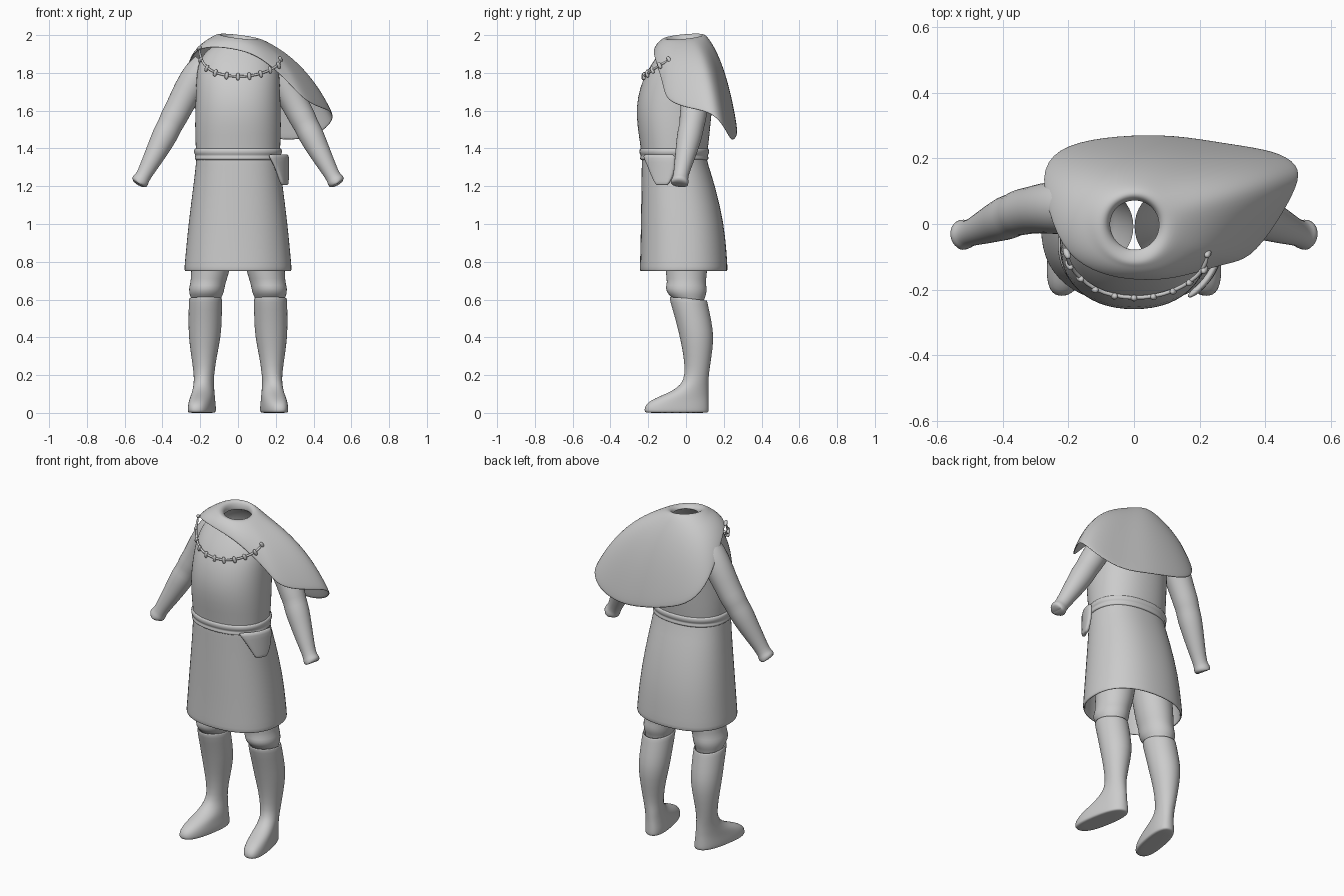
import bpy, math
from mathutils import Vector

def build(name, rings, caps=(False, False), closed=True, mirror=False, solid=0, sub=1, loop=False):
    """Skin a list of point rings into one smooth object."""
    n = len(rings[0])
    verts = [p for r in rings for p in r]
    faces = []
    last = len(rings) if loop else len(rings) - 1
    for i in range(last):
        k = (i + 1) % len(rings)
        for j in range(n if closed else n - 1):
            m = (j + 1) % n
            faces.append((i * n + j, i * n + m, k * n + m, k * n + j))
    if caps[0]:
        faces.append(tuple(reversed(range(n))))
    if caps[1]:
        faces.append(tuple(range(len(verts) - n, len(verts))))
    me = bpy.data.meshes.new(name)
    me.from_pydata(verts, [], faces)
    ob = bpy.data.objects.new(name, me)
    bpy.context.collection.objects.link(ob)
    if mirror:
        mod = ob.modifiers.new("mirror", 'MIRROR')
        mod.use_mirror_merge = False
    if solid:
        mod = ob.modifiers.new("thickness", 'SOLIDIFY')
        mod.thickness, mod.offset = solid, -1
    if sub:
        mod = ob.modifiers.new("smooth", 'SUBSURF')
        mod.levels = mod.render_levels = sub
    for p in me.polygons:
        p.use_smooth = True
    return ob

def oval(z, cx, rx, yf, yb, p=2.0, n=28, shear=0):
    """Horizontal superellipse ring from front y to back y."""
    cy, ry, ring = (yf + yb) / 2, (yb - yf) / 2, []
    for i in range(n):
        a = 2 * math.pi * i / n
        c, s = math.cos(a), math.sin(a)
        x = math.copysign(abs(c) ** (2 / p), c) * rx
        y = cy + math.copysign(abs(s) ** (2 / p), s) * ry
        ring.append(Vector((cx + x - shear * (y - 0.06), y, z)))
    return ring

def tube_rings(path, n=16, loop=False):
    """Round rings square to a path of (x, y, z, radius)."""
    pts, rings = [Vector(p[:3]) for p in path], []
    for i, c in enumerate(pts):
        d = (pts[min(i + 1, len(pts) - 1)] - pts[max(i - 1, 0)]).normalized()
        u = d.cross(Vector((0, 1, 0.01))).normalized()
        v = d.cross(u)
        rings.append([c + path[i][3] * (u * math.cos(t) + v * math.sin(t))
                      for t in (2 * math.pi * j / n for j in range(n))])
    return rings

# Tunic body, open at the neck
torso = [(1.35, .222, -.235, .11), (1.42, .226, -.243, .12), (1.52, .229, -.259, .13),
         (1.62, .227, -.265, .14), (1.72, .224, -.246, .15), (1.80, .220, -.213, .15),
         (1.87, .205, -.168, .135), (1.92, .165, -.128, .11), (1.95, .12, -.105, .09),
         (1.96, .088, -.09, .078)]
build("tunic_body", [oval(z, 0, rx, f, b, 2.2) for z, rx, f, b in torso])

# Skirt with a thick hem
skirt = [(1.37, .222, -.235, .108), (1.33, .222, -.235, .112), (1.2, .238, -.237, .157),
         (1.0, .264, -.24, .203), (.85, .278, -.243, .216), (.765, .286, -.246, .222), (.75, .285, -.245, .22)]
build("tunic_skirt", [oval(z, 0, rx, f, b, 2.3) for z, rx, f, b in skirt], solid=-.012)

# Belt: flat band with two raised edges, ring closed on itself
band = [(-.015, 1.34), (.004, 1.338), (.010, 1.348), (.005, 1.358), (.005, 1.366),
        (.012, 1.374), (.012, 1.394), (.004, 1.402), (-.015, 1.40)]
build("belt", [oval(z, 0, .222 + d, -.236 - d, .112 + d, 2.2, 32) for d, z in band], loop=True)

# Tapered belt pouch wrapped on the left hip, with a raised frame
def hip(deg, z, off=0):
    a = math.radians(deg)
    return Vector(((.232 + off) * math.cos(a), -.06 - (.182 + off) * math.sin(a), z))

rows = [(1.37, 54, -2), (1.33, 46, -2), (1.27, 37, 0), (1.22, 30, 6), (1.205, 26, 11)]
build("belt_pouch", [[hip(a + (b - a) * i / 6, z, .018) for i in range(7)] for z, a, b in rows],
      closed=False, solid=.022)
outline = [(3, 1.275), (3, 1.33), (14, 1.333), (26, 1.33), (24, 1.275), (13, 1.268)]
frame = [[hip(13 + (a - 13) * k, 1.3 + (z - 1.3) * k, o) for k, o in
          ((1, .016), (1, .028), (.75, .028), (.75, .016))] for a, z in outline]
build("pouch_frame", frame, loop=True)

# Sleeves
arm = [(.17, .05, 1.84, .075), (.205, .05, 1.80, .086), (.265, .05, 1.71, .08), (.315, .042, 1.61, .072),
       (.345, .036, 1.555, .073), (.362, .03, 1.52, .066), (.385, .02, 1.475, .07), (.42, .006, 1.405, .061),
       (.46, -.012, 1.33, .051), (.495, -.026, 1.265, .041), (.51, -.03, 1.24, .042),
       (.515, -.031, 1.232, .047), (.53, -.035, 1.207, .047), (.527, -.034, 1.212, .041), (.51, -.03, 1.24, .037)]
build("sleeve", tube_rings(arm), mirror=True)

# Breeches, gathered above the boots
breeches = [(.56, .17, .07, -.04, .09), (.605, .17, .078, -.065, .098), (.625, .168, .09, -.095, .108),
            (.66, .166, .096, -.112, .112), (.69, .158, .094, -.10, .105), (.73, .150, .1, -.108, .112),
            (.8, .14, .108, -.11, .115), (.95, .12, .113, -.12, .115), (1.05, .11, .11, -.125, .11)]
build("breeches", [oval(z, cx, rx, f, b, n=20) for z, cx, rx, f, b in breeches], mirror=True)

# Boots: shaft flowing into a turned-out foot; the top edge dips at the back
boot = [(.57, .17, .072, -.06, .095, 2), (.605, .172, .078, -.078, .105, 2), (.612, .172, .086, -.088, .112, 2),
        (.595, .172, .089, -.088, .115, 2), (.5, .174, .089, -.058, .136, 2), (.4, .176, .086, -.033, .149, 2),
        (.3, .18, .068, -.012, .136, 2), (.2, .18, .053, -.005, .12, 2), (.15, .179, .053, -.025, .119, 2),
        (.115, .177, .056, -.075, .119, 2.1), (.09, .175, .06, -.135, .119, 2.2), (.065, .174, .062, -.19, .12, 2.4),
        (.04, .173, .065, -.217, .121, 2.5), (.015, .173, .066, -.222, .122, 2.5), (.002, .173, .064, -.218, .12, 2.5),
        (0, .173, .05, -.2, .105, 2.5)]
rings = [oval(z, cx, rx, f, b, p, 24, .17 if z < .2 else 0) for z, cx, rx, f, b, p in boot]
for r in rings[:5]:
    for v in r:
        v.z -= .12 * (v.y - .0) if v.y > 0 else .06 * v.y
build("boot", rings, caps=(False, True), mirror=True)

# Lopsided shoulder cape: swept from the neck ring to an uneven hem
hem = [(0, -.165, 1.92), (.1, -.165, 1.89), (.2, -.14, 1.81), (.28, -.115, 1.73), (.35, -.105, 1.65),
       (.43, 0, 1.61), (.5, .12, 1.59), (.505, .178, 1.54), (.43, .22, 1.465), (.28, .24, 1.43),
       (.12, .268, 1.46), (-.05, .265, 1.50), (-.21, .24, 1.56), (-.285, .17, 1.70),
       (-.26, .04, 1.87), (-.205, -.095, 1.93), (-.1, -.15, 1.935)]
neck_deg = [-90, -68, -48, -30, -14, 2, 16, 28, 42, 58, 76, 98, 124, 150, 180, 214, 246]
cape = [[] for _ in range(9)]
for h, deg in zip(hem, neck_deg):
    a = math.radians(deg)
    out = Vector((math.cos(a), math.sin(a), 0))
    n, h = Vector((0, -.008, 1.985)) + out * .108, Vector(h)
    n.z += -.012 * math.sin(a) * -1 - .012 * math.cos(a)
    c = n.lerp(h, .65)
    c.z = n.z + (h.z - n.z) * .25
    cape[0].append(Vector((0, -.003, 1.955)) + out * .084)
    cape[1].append(Vector((0, -.003, n.z - .006)) + out * .088)
    cape[2].append(n + Vector((0, 0, .004)))
    for k in range(1, 7):
        t = k / 6
        cape[2 + k].append(n * (1 - t) ** 2 + c * 2 * t * (1 - t) + h * t * t)
build("shoulder_cape", cape, solid=.01, sub=2)

# Chain of office across the chest: cord and evenly spaced links
chain = [(-.205, -.09, 1.93), (-.198, -.125, 1.87), (-.165, -.165, 1.825), (-.12, -.2, 1.80), (-.06, -.22, 1.785),
         (0, -.226, 1.78), (.06, -.222, 1.783), (.12, -.205, 1.795), (.17, -.178, 1.815), (.215, -.14, 1.84),
         (.225, -.09, 1.87)]
build("chain_cord", tube_rings([(*p, .007) for p in chain], 8), caps=(True, True))
for i, p in enumerate(chain):
    d = Vector(chain[min(i + 1, 10)]) - Vector(chain[max(i - 1, 0)])
    side = d.cross(Vector((p[0], p[1], 0))).normalized()
    if side.z < 0:
        side.negate()
    c = Vector(p)
    path = [(*(c + side * s), r) for s, r in ((-.02, .006), (-.012, .01), (0, .012), (.012, .01), (.02, .006))]
    build("chain_link", tube_rings(path, 8), caps=(True, True))
